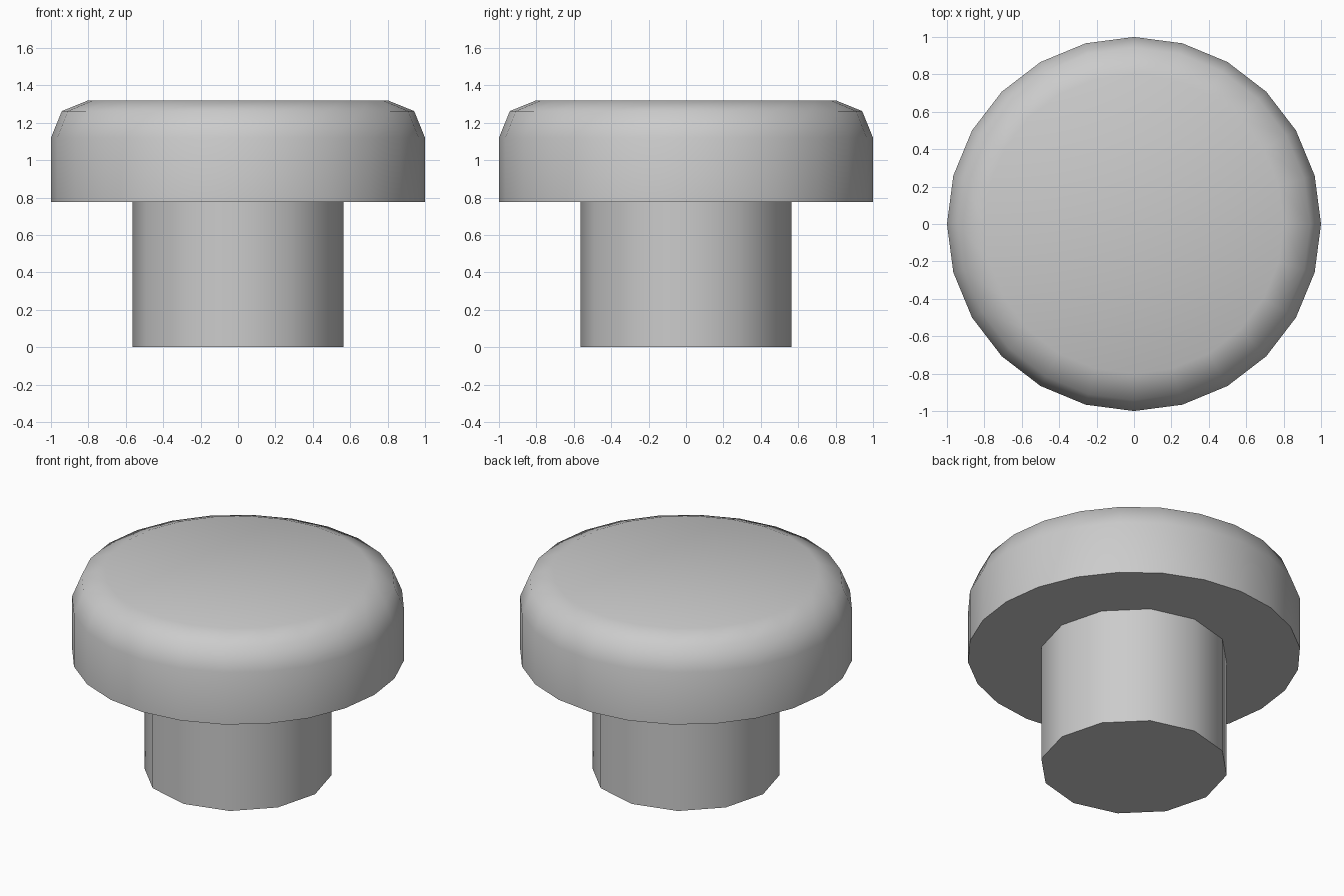
import bpy
import bmesh
import math

if "Cube" in bpy.data.objects:
    bpy.data.objects.remove(bpy.data.objects["Cube"])

# One plain grey for the whole knob
grey = bpy.data.materials.new("light_grey")
grey.use_nodes = True
colour = (0.6, 0.6, 0.6, 1)
grey.diffuse_color = colour
grey.node_tree.nodes["Principled BSDF"].inputs["Base Color"].default_value = colour


def turned(name, profile, sides):
    """Stack rings of (radius, height) into a closed turned solid."""
    bm = bmesh.new()
    rings = []
    for radius, height in profile:
        angles = [math.tau * i / sides for i in range(sides)]
        rings.append([bm.verts.new((radius * math.cos(a), radius * math.sin(a), height))
                      for a in angles])
    for low, high in zip(rings, rings[1:]):
        for i in range(sides):
            j = (i + 1) % sides
            bm.faces.new((low[i], low[j], high[j], high[i]))
    bm.faces.new(rings[0][::-1])
    bm.faces.new(rings[-1])
    mesh = bpy.data.meshes.new(name)
    bm.to_mesh(mesh)
    bm.free()
    mesh.materials.append(grey)
    obj = bpy.data.objects.new(name, mesh)
    bpy.context.collection.objects.link(obj)
    # Smooth sides and rounded rim, crisp right-angle edges
    bpy.ops.object.select_all(action="DESELECT")
    obj.select_set(True)
    bpy.context.view_layer.objects.active = obj
    bpy.ops.object.shade_smooth_by_angle(angle=math.radians(60))
    return obj


# Stem
turned("stem", [(0.565, 0), (0.565, 0.775)], 12)

# Wide cap with a rounded upper rim
turned("cap", [(1, 0.775), (1, 1.12), (0.942, 1.262), (0.8, 1.32)], 24)
